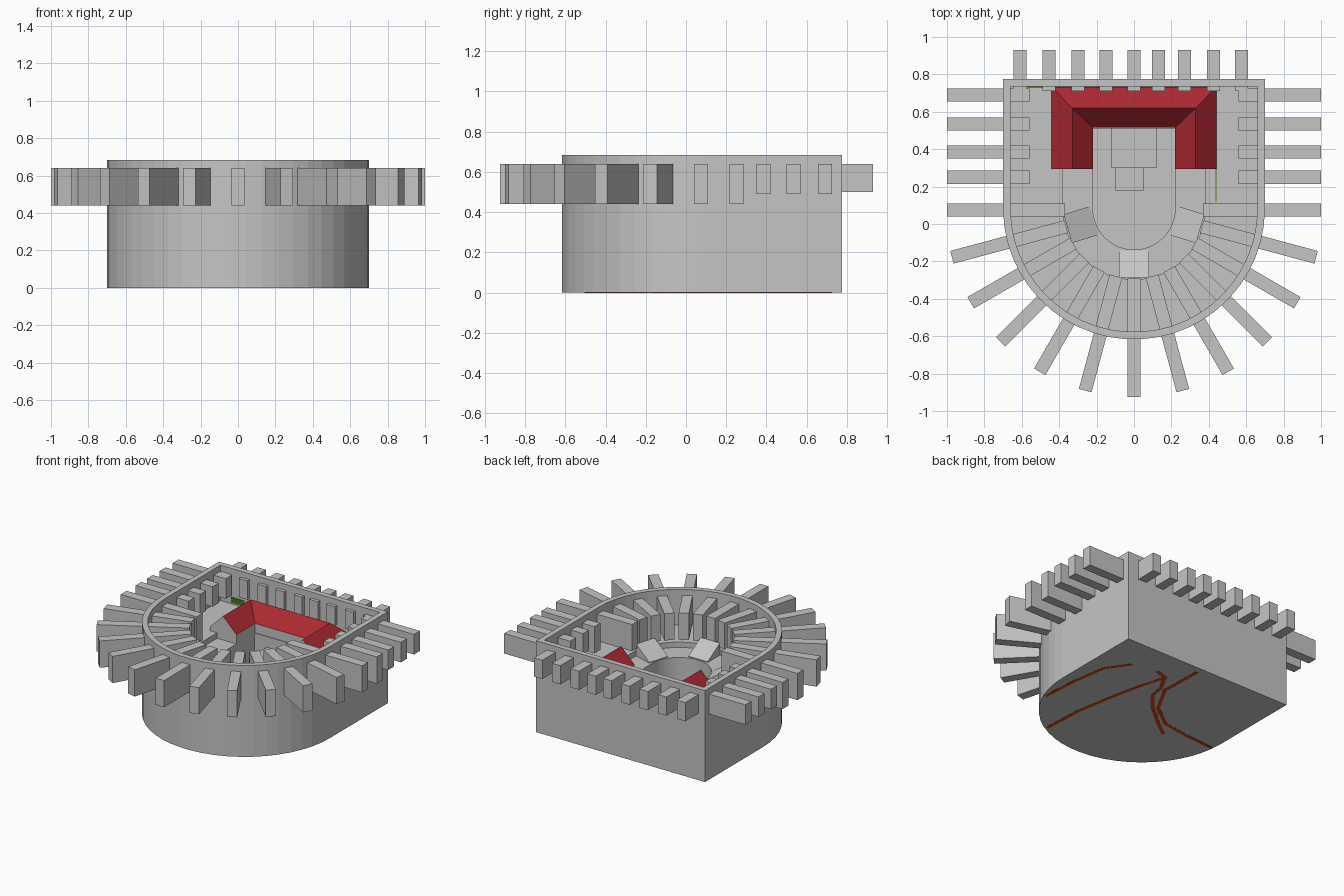
import bpy, bmesh, math
from mathutils import Vector, Matrix

if "Cube" in bpy.data.objects:
    bpy.data.objects.remove(bpy.data.objects["Cube"])

CY = 0.083  # centre of the rounded front


def material(name, rgb):
    m = bpy.data.materials.new(name)
    m.diffuse_color = (*rgb, 1)
    m.use_nodes = True
    m.node_tree.nodes["Principled BSDF"].inputs["Base Color"].default_value = m.diffuse_color
    return m


STONE = material("grey stone", (0.56, 0.56, 0.56))
RED = material("red roof tile", (0.42, 0.022, 0.032))
RUST = material("rust brown", (0.65, 0.065, 0.003))
GREEN = material("moss green", (0.05, 0.19, 0.008))


def make(name, bm, *mats):
    bmesh.ops.recalc_face_normals(bm, faces=bm.faces)
    me = bpy.data.meshes.new(name)
    bm.to_mesh(me)
    bm.free()
    for m in mats:
        me.materials.append(m)
    ob = bpy.data.objects.new(name, me)
    bpy.context.collection.objects.link(ob)
    return ob


def add_box(bm, lo, hi, rot=None):
    lo, hi = Vector(lo), Vector(hi)
    mat = Matrix.Translation((lo + hi) / 2) @ Matrix.Diagonal((*(hi - lo), 1))
    bmesh.ops.create_cube(bm, size=1, matrix=(rot or Matrix()) @ mat)


def spin(angle):
    return Matrix.Translation((0, CY, 0)) @ Matrix.Rotation(angle, 4, 'Z')


def d_loop(bm, r, back, z, n=25):
    pts = [(-r, back)]
    for i in range(n + 1):
        a = math.pi + math.pi * i / n
        pts.append((r * math.cos(a), CY + r * math.sin(a)))
    pts.append((r, back))
    return [bm.verts.new((x, y, z)) for x, y in pts]


# Tower body: D-shaped wall, floor, inner ledge and pit
bm = bmesh.new()
steps = [(.70, .775, 0), (.70, .775, .685), (.66, .735, .685), (.66, .735, .42),
         (.38, .60, .42), (.38, .60, .38), (.22, .51, .38), (.22, .51, .10)]
loops = [d_loop(bm, *s) for s in steps]
bm.faces.new(loops[0])
bm.faces.new(loops[-1])
for a, b in zip(loops, loops[1:]):
    for i in range(len(a)):
        j = (i + 1) % len(a)
        bm.faces.new((a[i], a[j], b[j], b[i]))
make("tower_body", bm, STONE)

# Radial beams through the rounded wall
bm = bmesh.new()
for k in range(1, 12):
    add_box(bm, (.375, -.035, .44), (1.008, .035, .64), spin(math.radians(-15 * k)))
make("radial_beams", bm, STONE)

# Straight beams on both sides
bm = bmesh.new()
for y, inner, z in [(.075, .37, .44), (.25, .56, .44), (.385, .56, .49),
                    (.535, .56, .49), (.69, .56, .49)]:
    for s in (-1, 1):
        x0, x1 = sorted((s * inner, s * 1.0))
        add_box(bm, (x0, y - .035, z), (x1, y + .035, .64))
make("side_beams", bm, STONE)

# Beams in the flat back wall
bm = bmesh.new()
for x in (-.61, -.455, -.30, -.15, 0, .13, .27, .425, .575):
    add_box(bm, (x - .035, .71, .50), (x + .035, .93, .64))
make("back_beams", bm, STONE)

# U-shaped courtyard house: one gabled section swept round three wings
bm = bmesh.new()
section = [(.44, .733, .38), (.44, .733, .45), (.33, .62, .56), (.22, .515, .45), (.22, .515, .38)]
stations = []
for s, end in ((-1, True), (-1, False), (1, False), (1, True)):
    stations.append([bm.verts.new((s * x, .295 if end else y, z)) for x, y, z in section])
for a, b in zip(stations, stations[1:]):
    for i in range(4):
        f = bm.faces.new((a[i], a[i + 1], b[i + 1], b[i]))
        f.material_index = 1 if i in (1, 2) else 0
for st in (stations[0], stations[-1]):
    bm.faces.new(st)
make("courtyard_house", bm, STONE, RED)

# Sloped blocks on the inner ledge
bm = bmesh.new()
for deg in (-90, -163, -17):
    prof = [(.225, .36), (.225, .385), (.37, .47), (.37, .36)]
    sides = [[bm.verts.new(spin(math.radians(deg)) @ Vector((r, t, z))) for r, z in prof]
             for t in (-.08, .08)]
    bm.faces.new(sides[0])
    bm.faces.new(sides[1])
    for i in range(4):
        j = (i + 1) % 4
        bm.faces.new((sides[0][i], sides[0][j], sides[1][j], sides[1][i]))
make("ledge_slopes", bm, STONE)

# Small blocks in the middle of the pit
bm = bmesh.new()
add_box(bm, (-.10, .18, .09), (.05, .30, .22))
add_box(bm, (-.12, .30, .09), (.12, .512, .30))
make("pit_blocks", bm, STONE)

# Moss patches low on the inside
bm = bmesh.new()
add_box(bm, (-.57, .731, .43), (-.46, .737, .47))
add_box(bm, (.437, .12, .415), (.441, .295, .424))
make("moss_patches", bm, GREEN)

# Thin rust-brown cracks on the underside
cracks = [[(.63, -.18), (.61, .10), (.57, .36), (.46, .52)],
          [(.345, -.50), (.33, -.20), (.28, .09), (.23, .32), (.17, .53), (.26, .56)],
          [(.17, .53), (.10, .40), (.08, .29), (-.02, .17), (-.20, .02), (-.31, -.06)],
          [(.05, .72), (.06, .40), (-.06, .18), (-.24, .05), (-.45, .02), (-.68, .0)]]
bm = bmesh.new()
for path in cracks:
    for p, q in zip(path, path[1:]):
        p, q = Vector((*p, 0)), Vector((*q, 0))
        d = q - p
        rot = Matrix.Translation(p) @ Matrix.Rotation(math.atan2(d.y, d.x), 4, 'Z')
        add_box(bm, (-.005, -.013, -.001), (d.length + .005, .013, .004), rot)
make("underside_cracks", bm, RUST)
